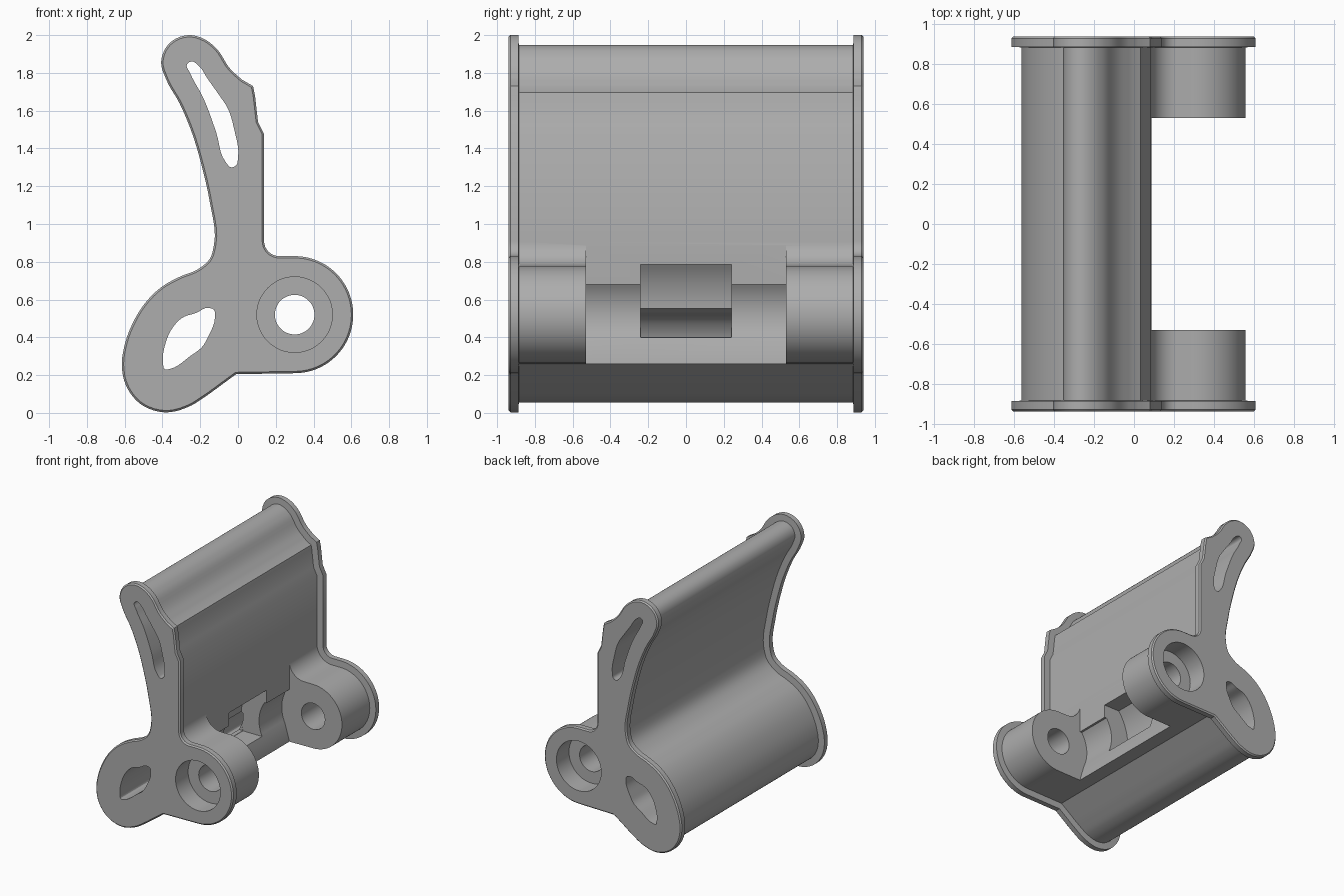
import bpy
import bmesh
from math import cos, sin, radians, sqrt, asin, degrees
from mathutils import Vector

if "Cube" in bpy.data.objects:
    bpy.data.objects.remove(bpy.data.objects["Cube"], do_unlink=True)

PIVOT = (0.3, 0.52)

grey = bpy.data.materials.new("plain grey")
grey.use_nodes = True
colour = (0.42, 0.42, 0.42, 1)
grey.diffuse_color = colour
grey.node_tree.nodes["Principled BSDF"].inputs["Base Color"].default_value = colour


def arc(centre, radius, start, end, steps):
    angles = [radians(start + (end - start) * i / steps) for i in range(steps + 1)]
    return [(centre[0] + radius * cos(a), centre[1] + radius * sin(a)) for a in angles]


def smooth(points, closed=False, steps=5):
    """Smooth curve through points, with tangents weighted by spacing."""
    pts = [Vector(p) for p in points]
    n = len(pts)

    def tangent(i):
        if not closed and i == 0:
            return (pts[1] - pts[0]).normalized()
        if not closed and i == n - 1:
            return (pts[-1] - pts[-2]).normalized()
        a, b = pts[i] - pts[i - 1], pts[(i + 1) % n] - pts[i]
        return (a.normalized() * b.length + b.normalized() * a.length).normalized()

    result = []
    for i in range(n if closed else n - 1):
        j = (i + 1) % n
        p, q = pts[i], pts[j]
        span = (q - p).length
        m, k = tangent(i) * span, tangent(j) * span
        for s in range(steps):
            t = s / steps
            result.append(p * (2 * t**3 - 3 * t**2 + 1) + m * (t**3 - 2 * t**2 + t)
                          + q * (3 * t**2 - 2 * t**3) + k * (t**3 - t**2))
    if not closed:
        result.append(pts[-1])
    return result


def inset(loop, amount):
    """Move a clockwise loop inward by a constant distance."""
    pts = []
    for p in map(Vector, loop):
        if not pts or (p - pts[-1]).length > 0.002:
            pts.append(p)
    result = []
    for i, p in enumerate(pts):
        a = (p - pts[i - 1]).normalized()
        b = (pts[(i + 1) % len(pts)] - p).normalized()
        na, nb = Vector((a.y, -a.x)), Vector((b.y, -b.x))
        result.append(p + (na + nb) * amount / (1 + na.dot(nb)))
    return result


def loft(name, loop, sections):
    """Extrude a side profile along y; each section is (y, inset)."""
    bm = bmesh.new()
    rings = [[bm.verts.new((p[0], y, p[1])) for p in inset(loop, d)] for y, d in sections]
    for r, s in zip(rings, rings[1:]):
        for i in range(len(r)):
            bm.faces.new((r[i - 1], r[i], s[i], s[i - 1]))
    bm.faces.new(rings[0])
    bm.faces.new(rings[-1])
    bmesh.ops.recalc_face_normals(bm, faces=bm.faces)
    mesh = bpy.data.meshes.new(name)
    bm.to_mesh(mesh)
    bm.free()
    mesh.materials.append(grey)
    obj = bpy.data.objects.new(name, mesh)
    bpy.context.collection.objects.link(obj)
    return obj


# Side outline: front spine, pivot ear, then lower lobe, neck and head
outline = [(0.08, 1.73), (0.09, 1.68), (0.106, 1.54), (0.138, 1.476)]
outline += arc((0.218, 0.91), 0.08, 180, 270, 8)
outline += arc(PIVOT, 0.31, 90, -90, 40)
outline += smooth([
    (-0.01, 0.205), (-0.085, 0.15), (-0.175, 0.085), (-0.26, 0.033), (-0.39, 0.003),
    (-0.52, 0.05), (-0.595, 0.15), (-0.615, 0.25), (-0.6, 0.36), (-0.555, 0.48),
    (-0.485, 0.59), (-0.4, 0.67), (-0.31, 0.72), (-0.21, 0.762), (-0.15, 0.815),
    (-0.127, 0.89), (-0.15, 1.12), (-0.19, 1.3), (-0.25, 1.5), (-0.31, 1.64),
    (-0.38, 1.765), (-0.407, 1.857), (-0.365, 1.955), (-0.26, 2.0), (-0.175, 1.977),
    (-0.115, 1.93), (-0.04, 1.82), (0.02, 1.765)])

# Body: thin end flanges around a slimmer core
CORE = 0.052
half = [(0.94, 0.01), (0.93, 0), (0.888, 0), (0.885, CORE)]
body = loft("bracket_body", outline,
            [(-y, d) for y, d in half] + [(y, d) for y, d in reversed(half)])

# Through slots in the arm and the lobe
upper_slot = smooth([
    (-0.27, 1.845), (-0.25, 1.86), (-0.205, 1.835), (-0.165, 1.775), (-0.105, 1.69),
    (-0.053, 1.61), (-0.02, 1.5), (0, 1.35), (-0.01, 1.31), (-0.037, 1.3),
    (-0.063, 1.325), (-0.116, 1.487), (-0.185, 1.67), (-0.254, 1.8)], closed=True)
lower_slot = smooth([
    (-0.397, 0.27), (-0.386, 0.36), (-0.35, 0.445), (-0.296, 0.503), (-0.22, 0.53),
    (-0.16, 0.556), (-0.127, 0.545), (-0.122, 0.508), (-0.16, 0.4), (-0.185, 0.355),
    (-0.254, 0.3), (-0.36, 0.233), (-0.386, 0.23)], closed=True)


def concave(radius, low, high, steps=16):
    """Arc around the pivot on its back side, from low to high z."""
    a = 180 - degrees(asin((low - PIVOT[1]) / radius))
    b = 180 - degrees(asin((high - PIVOT[1]) / radius))
    return arc(PIVOT, radius, a, b, steps)


def through(reach):
    return [(-reach, 0), (reach, 0)]


# Gap between the ears with a rounded recess and a sloping lip
front = 0.088
gap = [(front, 0.1), (front, 0.262)] + concave(0.28, 0.4, 0.68)
gap += [(front, 0.68), (front, 0.97), (0.8, 0.97), (0.8, 0.1)]

# Window leading from the recess into the lower slot
window = concave(0.44, 0.4, 0.785) + [(0.5, 0.785), (0.5, 0.4)]
passage = [(-0.22, 0.402), (-0.22, 0.53), (0.1, 0.53), (0.1, 0.402)]

# Pivot hole with a counterbore in each outer face
hole = arc(PIVOT, 0.105, 360, 10, 35)
bore = arc(PIVOT, 0.2, 360, 7.5, 47)

cutters = [
    loft("upper_slot_cutter", upper_slot, through(1.2)),
    loft("lower_slot_cutter", lower_slot, through(1.2)),
    loft("gap_cutter", gap, through(0.53)),
    loft("window_cutter", window, through(0.24)),
    loft("passage_cutter", passage, through(0.239)),
    loft("pivot_hole_cutter", hole, through(1.2)),
    loft("left_bore_cutter", bore, [(0.78, 0), (1.2, 0)]),
    loft("right_bore_cutter", bore, [(-1.2, 0), (-0.78, 0)]),
]
for cutter in cutters:
    cutter.hide_render = True
    cut = body.modifiers.new(cutter.name, "BOOLEAN")
    cut.operation = "DIFFERENCE"
    cut.solver = "EXACT"
    cut.object = cutter

# Apply the cuts and drop the cutters
graph = bpy.context.evaluated_depsgraph_get()
finished = bpy.data.meshes.new_from_object(body.evaluated_get(graph))
body.modifiers.clear()
body.data = finished
for cutter in cutters:
    bpy.data.objects.remove(cutter, do_unlink=True)

for obj in bpy.context.selected_objects:
    obj.select_set(False)
body.select_set(True)
bpy.context.view_layer.objects.active = body
bpy.ops.object.shade_smooth_by_angle(angle=radians(28))
